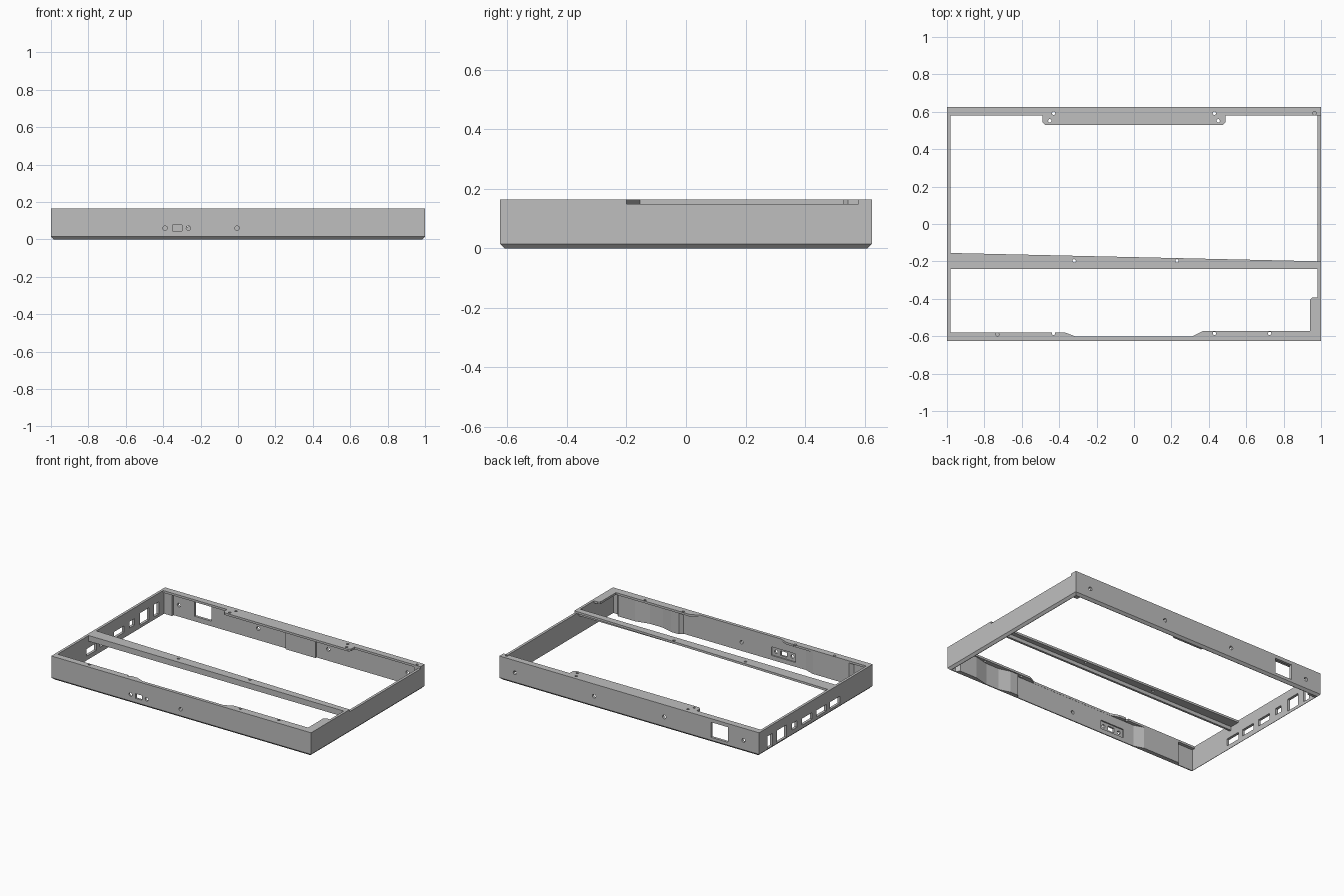
import bpy, bmesh
from mathutils import Matrix, Vector

cube = bpy.data.objects.get("Cube")
if cube:
    bpy.data.objects.remove(cube, do_unlink=True)

grey = bpy.data.materials.new("satin grey")
grey.use_nodes = True
colour = (0.52, 0.52, 0.52, 1)
grey.diffuse_color = colour
grey.node_tree.nodes["Principled BSDF"].inputs["Base Color"].default_value = colour


# --- helpers: each adds a closed solid to a bmesh ---
def prism(bm, pts, z0, z1):
    base = bm.faces.new([bm.verts.new((x, y, z0)) for x, y in pts])
    top = bmesh.ops.extrude_face_region(bm, geom=[base])["geom"]
    bmesh.ops.translate(bm, vec=(0, 0, z1 - z0),
                        verts=[v for v in top if isinstance(v, bmesh.types.BMVert)])


def box(bm, x0, x1, y0, y1, z0, z1):
    prism(bm, [(x0, y0), (x1, y0), (x1, y1), (x0, y1)], z0, z1)


def hole(bm, centre, radius, axis, depth=0.1):
    turn = Vector((0, 0, 1)).rotation_difference(Vector(axis)).to_matrix().to_4x4()
    bmesh.ops.create_cone(bm, cap_ends=True, segments=16, radius1=radius,
                          radius2=radius, depth=depth,
                          matrix=Matrix.Translation(centre) @ turn)


def finish(bm, name):
    bmesh.ops.recalc_face_normals(bm, faces=bm.faces)
    mesh = bpy.data.meshes.new(name)
    bm.to_mesh(mesh)
    bm.free()
    mesh.materials.append(grey)
    obj = bpy.data.objects.new(name, mesh)
    bpy.context.collection.objects.link(obj)
    return obj


def cut(obj, bm):
    cutter = finish(bm, "cutter")
    cutter.hide_render = True
    mod = obj.modifiers.new("cut", "BOOLEAN")
    mod.operation = "DIFFERENCE"
    mod.solver = "EXACT"
    mod.object = cutter
    bpy.context.view_layer.objects.active = obj
    bpy.ops.object.modifier_apply(modifier=mod.name)
    bpy.data.objects.remove(cutter, do_unlink=True)


W, D, H, LID = 1.0, 0.625, 0.165, 0.15
IN = 0.982

# --- wall frame: block with chamfered lower rim, hollowed by a plan outline ---
bm = bmesh.new()
box(bm, -W, W, -D, D, 0, LID)
rim = [e for e in bm.edges if all(v.co.z < 0.001 for v in e.verts)]
bmesh.ops.bevel(bm, geom=rim, offset=0.015, segments=1, affect="EDGES")
walls = finish(bm, "wall_frame")

thin, thick, back = -0.603, -0.58, 0.607
bm = bmesh.new()
prism(bm, [
    # front wall with thickened stretches and pockets
    (-IN, thin), (-0.87, thin), (-0.85, thick), (-0.57, thick), (-0.50, thin),
    (0.44, thin), (0.46, thick), (0.52, thick), (0.60, thin), (0.70, thin),
    (0.80, thick), (0.93, thick), (0.95, thin), (IN, thin),
    # back wall with corner posts and a shallow pad
    (IN, 0.58), (0.95, 0.58), (0.95, back), (0.18, back), (0.18, 0.595),
    (-0.05, 0.595), (-0.05, back), (-0.92, back), (-0.92, 0.59), (-IN, 0.59),
], -0.1, 0.3)
cut(walls, bm)

# recess behind the front socket
bm = bmesh.new()
box(bm, -0.42, -0.235, -0.612, -0.59, 0.03, 0.09)
cut(walls, bm)

# openings through the walls
bm = bmesh.new()
for x in (-0.39, -0.265, -0.005):
    hole(bm, (x, -0.61, 0.06), 0.012, (0, 1, 0))
box(bm, -0.35, -0.30, -0.7, -0.55, 0.044, 0.076)
for x in (-0.88, -0.27, 0.27, 0.88):
    hole(bm, (x, 0.61, 0.08), 0.013, (0, 1, 0))
box(bm, -0.76, -0.63, 0.55, 0.7, 0.035, 0.14)
for y, width, z0, z1 in ((-0.21, 0.11, 0.03, 0.08), (-0.06, 0.11, 0.035, 0.08),
                         (0.095, 0.11, 0.038, 0.083), (0.235, 0.055, 0.045, 0.09),
                         (0.375, 0.10, 0.02, 0.105), (0.505, 0.055, 0.02, 0.105)):
    box(bm, -1.1, -0.9, y - width / 2, y + width / 2, z0, z1)
cut(walls, bm)

# --- top rim: plate with two large openings, rear one open to the side ---
bm = bmesh.new()
box(bm, -W, W, -D, D, LID, H)
rim_plate = finish(bm, "top_rim")

bm = bmesh.new()
prism(bm, [  # rear opening
    (-IN, -0.155), (1.1, -0.202), (1.1, 0.58), (0.49, 0.58), (0.49, 0.545),
    (0.475, 0.53), (-0.475, 0.53), (-0.49, 0.545), (-0.49, 0.58), (-IN, 0.58),
], 0.1, 0.3)
prism(bm, [  # front opening
    (-IN, -0.58), (-0.37, -0.58), (-0.31, -0.602), (0.31, -0.602), (0.37, -0.572),
    (0.94, -0.572), (0.94, -0.405), (0.955, -0.392), (IN, -0.392), (IN, -0.24),
    (-IN, -0.24),
], 0.1, 0.3)
cut(rim_plate, bm)

# screw holes in the rim and the cross bar
screws = [(-0.73, -0.59), (-0.43, -0.585), (0.43, -0.585), (0.725, -0.585),
          (-0.32, -0.197), (0.23, -0.197), (0.965, 0.592)]
screws += [(s * x, y) for s in (-1, 1) for x, y in ((0.43, 0.592), (0.45, 0.552))]
bm = bmesh.new()
for x, y in screws:
    hole(bm, (x, y, H), 0.009, (0, 0, 1))
cut(rim_plate, bm)

# --- stiffening lip under the cross bar ---
bm = bmesh.new()
box(bm, -IN, IN, -0.24, -0.225, 0.125, LID)
finish(bm, "cross_bar_lip")
